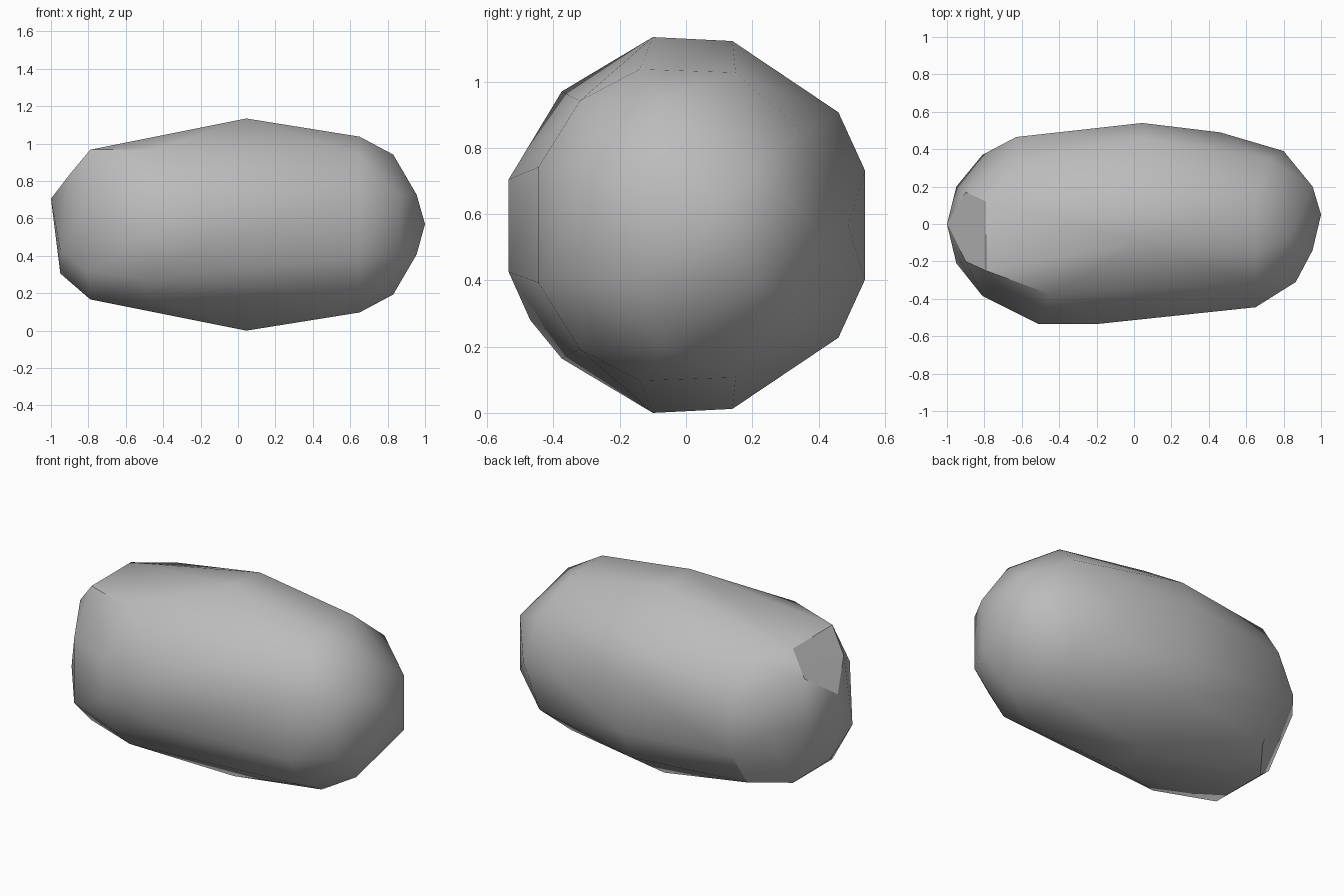
import bpy
import bmesh
import math

if "Cube" in bpy.data.objects:
    bpy.data.objects.remove(bpy.data.objects["Cube"], do_unlink=True)

MIDDLE_HEIGHT = 0.572

# Plain stone material
stone = bpy.data.materials.new("stone_grey")
stone.use_nodes = True
stone_colour = (0.5, 0.5, 0.5, 1.0)
stone.diffuse_color = stone_colour
stone.node_tree.nodes["Principled BSDF"].inputs["Base Color"].default_value = stone_colour

# Cross-section corners per station along the length: (depth, distance above and below the middle)
mirrored_sections = {
    0.955: [(-0.14, 0.16), (0.2, 0.16)],
    0.865: [(-0.31, 0.16)],
    0.83: [(-0.07, 0.374)],
    0.72: [(0.35, 0.28)],
    0.65: [(-0.14, 0.47), (0.15, 0.46), (-0.32, 0.375), (-0.445, 0.175)],
    0.045: [(-0.1, 0.567), (0.14, 0.555), (0.46, 0.34), (0.54, 0.165)],
    -0.45: [(-0.375, 0.403)],
    -0.63: [(0.465, 0.15), (0.33, 0.36)],
    -0.79: [(-0.25, 0.4), (0.12, 0.4)],
}

# Irregular corners that differ between the upper and lower half: (depth, height)
uneven_sections = {
    1.0: [(0.05, 0.575)],
    0.8: [(0.39, 0.57)],
    0.46: [(0.49, 0.57)],
    -0.2: [(-0.535, 0.43), (-0.535, 0.71)],
    -0.51: [(-0.535, 0.48), (-0.535, 0.71), (-0.47, 0.285)],
    -0.81: [(-0.385, 0.71), (-0.385, 0.32), (0.37, 0.57)],
    -0.9: [(-0.2, 0.84), (0.17, 0.84)],
    -0.95: [(-0.21, 0.435), (0.2, 0.57), (0.0, 0.31)],
    -1.0: [(0.0, 0.71)],
}


def add_corners(mesh):
    """Place every corner of the pebble."""
    for x, corners in mirrored_sections.items():
        for y, offset in corners:
            for side in (-1, 1):
                mesh.verts.new((x, y, MIDDLE_HEIGHT + side * offset))
    for x, corners in uneven_sections.items():
        for y, z in corners:
            mesh.verts.new((x, y, z))


def remove_loose(mesh):
    """Drop corners that ended up inside the skin."""
    loose = [vert for vert in mesh.verts if not vert.link_faces]
    bmesh.ops.delete(mesh, geom=loose, context="VERTS")


# Pebble body: a faceted skin stretched over the corners
pebble_mesh = bpy.data.meshes.new("pebble")
skin = bmesh.new()
add_corners(skin)
bmesh.ops.convex_hull(skin, input=list(skin.verts))
remove_loose(skin)
bmesh.ops.recalc_face_normals(skin, faces=list(skin.faces))

# Rest the stone exactly on the ground
lowest = min(vert.co.z for vert in skin.verts)
bmesh.ops.translate(skin, verts=list(skin.verts), vec=(0, 0, -lowest))
skin.to_mesh(pebble_mesh)
skin.free()

pebble = bpy.data.objects.new("pebble", pebble_mesh)
bpy.context.collection.objects.link(pebble)
pebble_mesh.materials.append(stone)

# Soft facets with the strongest creases kept sharp
bpy.ops.object.select_all(action="DESELECT")
pebble.select_set(True)
bpy.context.view_layer.objects.active = pebble
bpy.ops.object.shade_smooth_by_angle(angle=math.radians(32))
